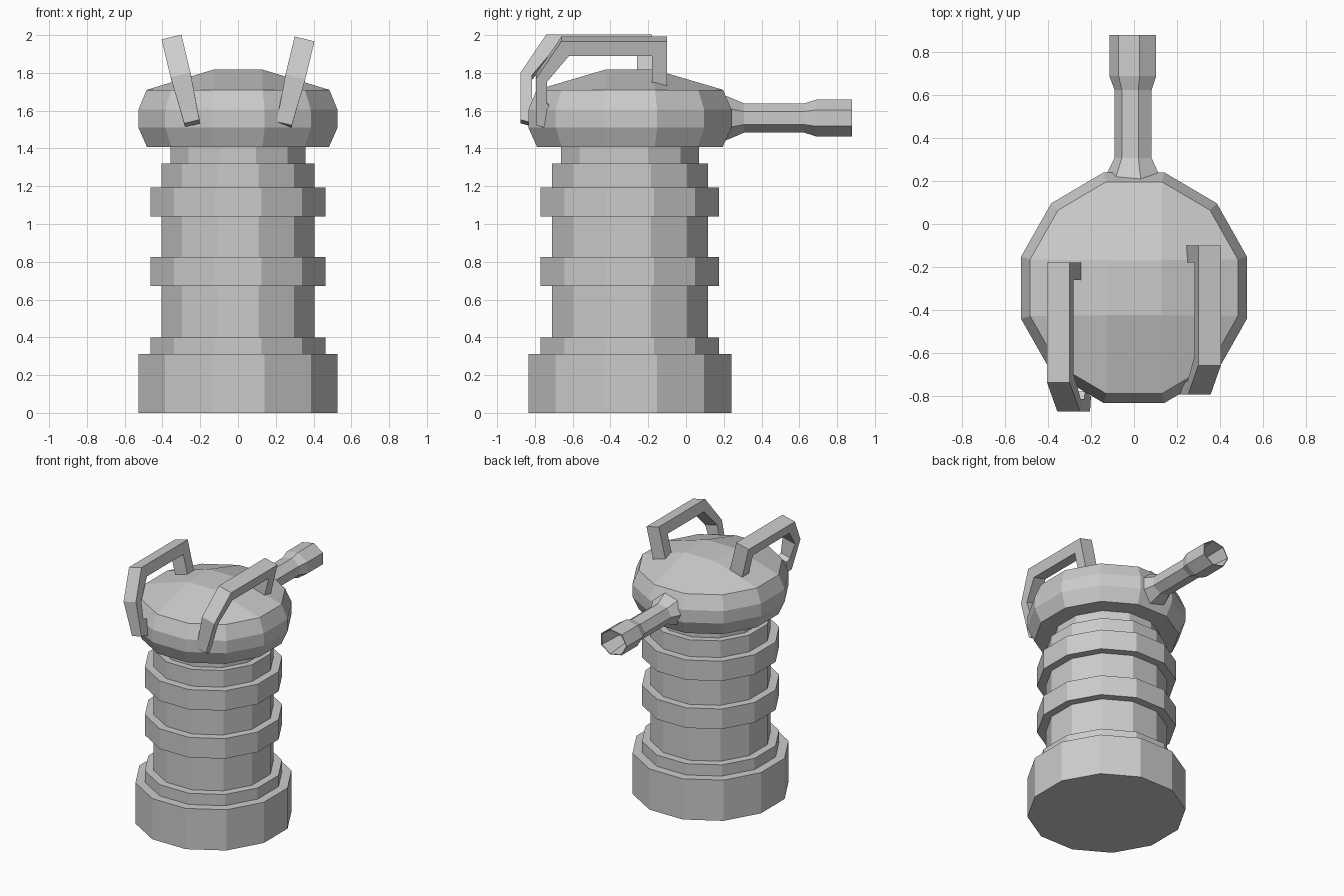
import bpy, bmesh, math
from mathutils import Matrix, Vector

if "Cube" in bpy.data.objects:
    bpy.data.objects.remove(bpy.data.objects["Cube"])

CY = -0.297  # y of the canister axis


def finish(bm, name):
    bmesh.ops.recalc_face_normals(bm, faces=bm.faces)
    mesh = bpy.data.meshes.new(name)
    bm.to_mesh(mesh)
    bm.free()
    ob = bpy.data.objects.new(name, mesh)
    bpy.context.collection.objects.link(ob)
    return ob


def ring_verts(bm, n, phase, point):
    return [bm.verts.new(point(math.cos(a), math.sin(a)))
            for a in (phase + math.tau * k / n for k in range(n))]


def bridge(bm, rings):
    for a, b in zip(rings, rings[1:]):
        n = len(a)
        for i in range(n):
            j = (i + 1) % n
            bm.faces.new((a[i], a[j], b[j], b[i]))


def lathe(bm, profile):
    # twelve-sided stack; profile holds (half width across flats, z)
    c15 = math.cos(math.radians(15))
    rings = [ring_verts(bm, 12, math.radians(15),
             lambda c, s, r=r, z=z: (c * r / c15, CY + 1.02 * s * r / c15, z))
             for r, z in profile]
    bridge(bm, rings)
    return rings


# Ribbed canister body
bm = bmesh.new()
steps = [(0.527, 0, 0.312), (0.463, 0.312, 0.398), (0.405, 0.398, 0.672),
         (0.463, 0.672, 0.826), (0.405, 0.826, 1.04), (0.463, 1.04, 1.192),
         (0.405, 1.192, 1.32), (0.358, 1.32, 1.42)]
rings = lathe(bm, [(r, z) for r, z0, z1 in steps for z in (z0, z1)])
bm.faces.new(rings[0])
bm.faces.new(rings[-1])
finish(bm, "canister_body")

# Head with a grid-topped low dome
bm = bmesh.new()
rings = lathe(bm, [(0.482, 1.408), (0.527, 1.51), (0.527, 1.605), (0.484, 1.71)])
bm.faces.new(rings[0])
t = rings[-1]
q = [bm.verts.new((sx * 0.128, CY + sy * 0.128, 1.818))
     for sx, sy in ((1, 1), (-1, 1), (-1, -1), (1, -1))]
bm.faces.new(q)
for k in range(4):
    i = 3 * k
    a, b, c, d = (t[(i + m) % 12] for m in range(4))
    bm.faces.new((a, b, c, q[k]))                # corner panel
    bm.faces.new((c, d, q[(k + 1) % 4], q[k]))   # side panel
finish(bm, "head")

# Nozzle, hollow at the tip
bm = bmesh.new()
prof = [(0.145, 0.19), (0.135, 0.22), (0.091, 0.308), (0.091, 0.625), (0.115, 0.69),
        (0.115, 0.88), (0.108, 0.88), (0.085, 0.69)]
rings = [ring_verts(bm, 7, math.pi,
         lambda c, s, r=r, y=y: (c * r, y, 1.561 + 0.87 * s * r))
         for r, y in prof]
bridge(bm, rings)
bm.faces.new(rings[0])
bm.faces.new(rings[-1])
finish(bm, "nozzle")

# Tilted handles: side outline extruded, then leaned outwards
outline = [(-0.10, 1.70), (-0.10, 1.98), (-0.66, 1.98), (-0.795, 1.775),
           (-0.795, 1.52), (-0.725, 1.50), (-0.70, 1.615), (-0.735, 1.635),
           (-0.735, 1.76), (-0.62, 1.90), (-0.18, 1.90), (-0.18, 1.70)]


def handle(name, side, dy, dz):
    bm = bmesh.new()
    tilt = Matrix.Rotation(math.radians(13.5) * side, 3, 'Y')
    pivot = Vector((side * 0.35, 0, 1.97))
    loops = []
    for hw in (-1, 1):
        loop = []
        for y, z in outline:
            w = 0.041 if z < 1.7 and y < -0.6 else 0.054   # narrower foot
            p = Vector((hw * w, y + dy, z - 1.97))
            loop.append(bm.verts.new(tilt @ p + pivot + Vector((0, 0, dz))))
        loops.append(loop)
        bm.faces.new(loop)
    bridge(bm, loops)
    finish(bm, name)


handle("handle_right", 1, 0.0, 0.0)
handle("handle_left", -1, -0.08, 0.01)
